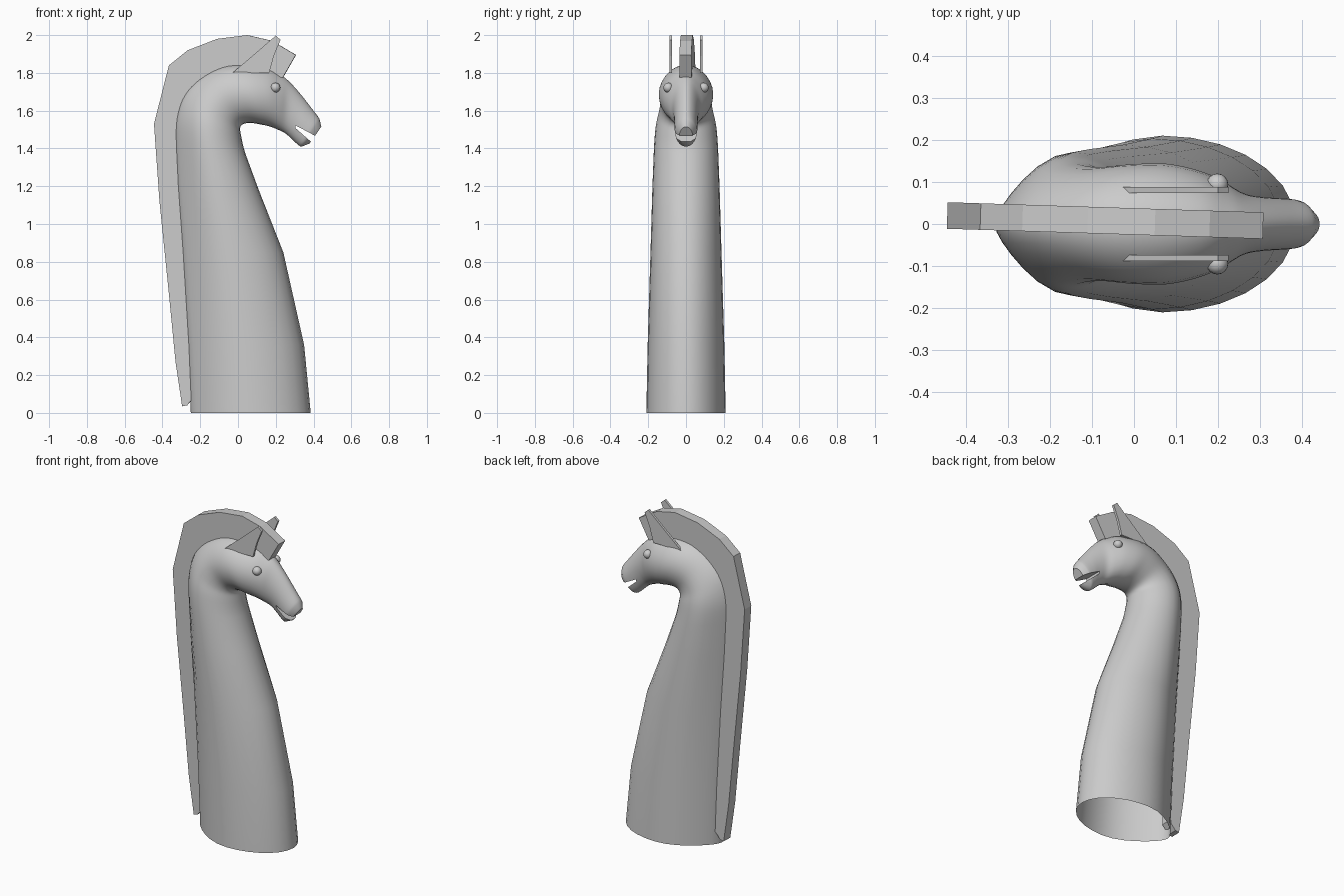
import bpy, bmesh, math
from mathutils import Vector

if "Cube" in bpy.data.objects:
    bpy.data.objects.remove(bpy.data.objects["Cube"])


def finish(name, bm):
    bmesh.ops.recalc_face_normals(bm, faces=bm.faces)
    me = bpy.data.meshes.new(name)
    bm.to_mesh(me)
    bm.free()
    ob = bpy.data.objects.new(name, me)
    bpy.context.collection.objects.link(ob)
    return ob


def prism(name, profile, thickness, y=0.0):
    """Plate with an x/z outline, centred on the given y."""
    bm = bmesh.new()
    face = bm.faces.new([bm.verts.new((x, y - thickness / 2, z)) for x, z in profile])
    out = bmesh.ops.extrude_face_region(bm, geom=[face])
    moved = [v for v in out["geom"] if isinstance(v, bmesh.types.BMVert)]
    bmesh.ops.translate(bm, verts=moved, vec=(0, thickness, 0))
    return finish(name, bm)


def smooth(ob, degrees):
    bpy.ops.object.select_all(action='DESELECT')
    bpy.context.view_layer.objects.active = ob
    ob.select_set(True)
    bpy.ops.object.shade_smooth_by_angle(angle=math.radians(degrees))


# Cross-sections from base to nose: back x, z, throat x, z, half width, pinch of the back
SECTIONS = [
    (-.25, 0, .385, 0, .21, .4),
    (-.265, .36, .35, .36, .203, .4),
    (-.295, .85, .24, .85, .188, .45),
    (-.32, 1.20, .11, 1.18, .178, .5),
    (-.33, 1.42, .04, 1.37, .170, .5),
    (-.325, 1.56, .015, 1.475, .160, .45),
    (-.285, 1.68, .012, 1.512, .143, .35),
    (-.20, 1.77, .03, 1.53, .135, .2),
    (-.08, 1.832, .07, 1.535, .142, .1),
    (.04, 1.843, .12, 1.527, .143, .1),
    (.155, 1.825, .165, 1.517, .125, .15),
    (.225, 1.79, .21, 1.50, .098, .2),
    (.27, 1.755, .25, 1.48, .073, .1),
    (.325, 1.695, .285, 1.45, .064, .1),
    (.388, 1.615, .315, 1.422, .061, .1),
    (.432, 1.555, .338, 1.41, .056, 0),
    (.441, 1.515, .380, 1.427, .034, 0),
]
SIDES = 28


def interpolate(i, t):
    n = len(SECTIONS) - 1
    a, b, c, d = (SECTIONS[min(max(k, 0), n)] for k in (i - 1, i, i + 1, i + 2))
    return [0.5 * (2 * q + (r - p) * t + (2 * p - 5 * q + 4 * r - s) * t * t
                   + (3 * q - p - 3 * r + s) * t ** 3) for p, q, r, s in zip(a, b, c, d)]


# Neck and head: one loft, with extra rings only around the head
rings = []
for i in range(len(SECTIONS) - 1):
    steps = 4 if 4 <= i < 15 else 1
    rings += [interpolate(i, k / steps) for k in range(steps)]
rings.append(SECTIONS[-1])

bm = bmesh.new()
loops = []
for bx, bz, fx, fz, half, pinch in rings:
    back, front = Vector((bx, 0, bz)), Vector((fx, 0, fz))
    loop = []
    for k in range(SIDES):
        ang = 2 * math.pi * k / SIDES
        c, s = math.cos(ang), math.sin(ang)
        p = back.lerp(front, (1 - c) / 2)
        p.y = half * s * (1 - pinch * max(c, 0) ** 2)
        loop.append(bm.verts.new(p))
    loops.append(loop)
for lo, hi in zip(loops, loops[1:]):
    for k in range(SIDES):
        j = (k + 1) % SIDES
        bm.faces.new((lo[k], lo[j], hi[j], hi[k]))
bm.faces.new(loops[0])
bm.faces.new(loops[-1])
body = finish("neck_and_head", bm)

# Mouth slit
cutter = prism("mouth_cutter", [(.305, 1.522), (.50, 1.418), (.47, 1.362), (.305, 1.507)], .4)
cutter.hide_render = True
mod = body.modifiers.new("mouth", 'BOOLEAN')
mod.operation = 'DIFFERENCE'
mod.solver = 'EXACT'
mod.object = cutter
bpy.context.view_layer.objects.active = body
bpy.ops.object.modifier_apply(modifier=mod.name)
bpy.data.objects.remove(cutter)

# The base is open
bm = bmesh.new()
bm.from_mesh(body.data)
base = [f for f in bm.faces if all(v.co.z < 1e-4 for v in f.verts)]
bmesh.ops.delete(bm, geom=base, context='FACES_ONLY')
bm.to_mesh(body.data)
bm.free()
smooth(body, 40)

# Mane: a faceted crest, turned slightly off the centre line
mane = prism("mane", [
    (-.295, .035), (-.33, .27), (-.365, .63), (-.415, 1.12), (-.444, 1.53),
    (-.365, 1.84), (-.265, 1.92), (-.11, 1.98), (.05, 2.0), (.18, 1.97), (.307, 1.895),
    (.238, 1.775), (.10, 1.80), (-.05, 1.80), (-.18, 1.74), (-.265, 1.63),
    (-.29, 1.40), (-.265, .85), (-.225, .36), (-.225, .09), (-.27, .04)], .063)
mane.rotation_euler.z = -.032
mane.location.y = .006

# Ears and eyes on both sides
for side, label in ((-1, "right"), (1, "left")):
    prism(label + "_ear", [(-.03, 1.80), (.07, 1.885), (.20, 1.997), (.225, 1.975),
                           (.19, 1.89), (.165, 1.80)], .015, side * .081)
    bm = bmesh.new()
    bmesh.ops.create_uvsphere(bm, u_segments=16, v_segments=10, radius=.026)
    eye = finish(label + "_eye", bm)
    eye.location = (.198, side * .094, 1.722)
    smooth(eye, 60)
